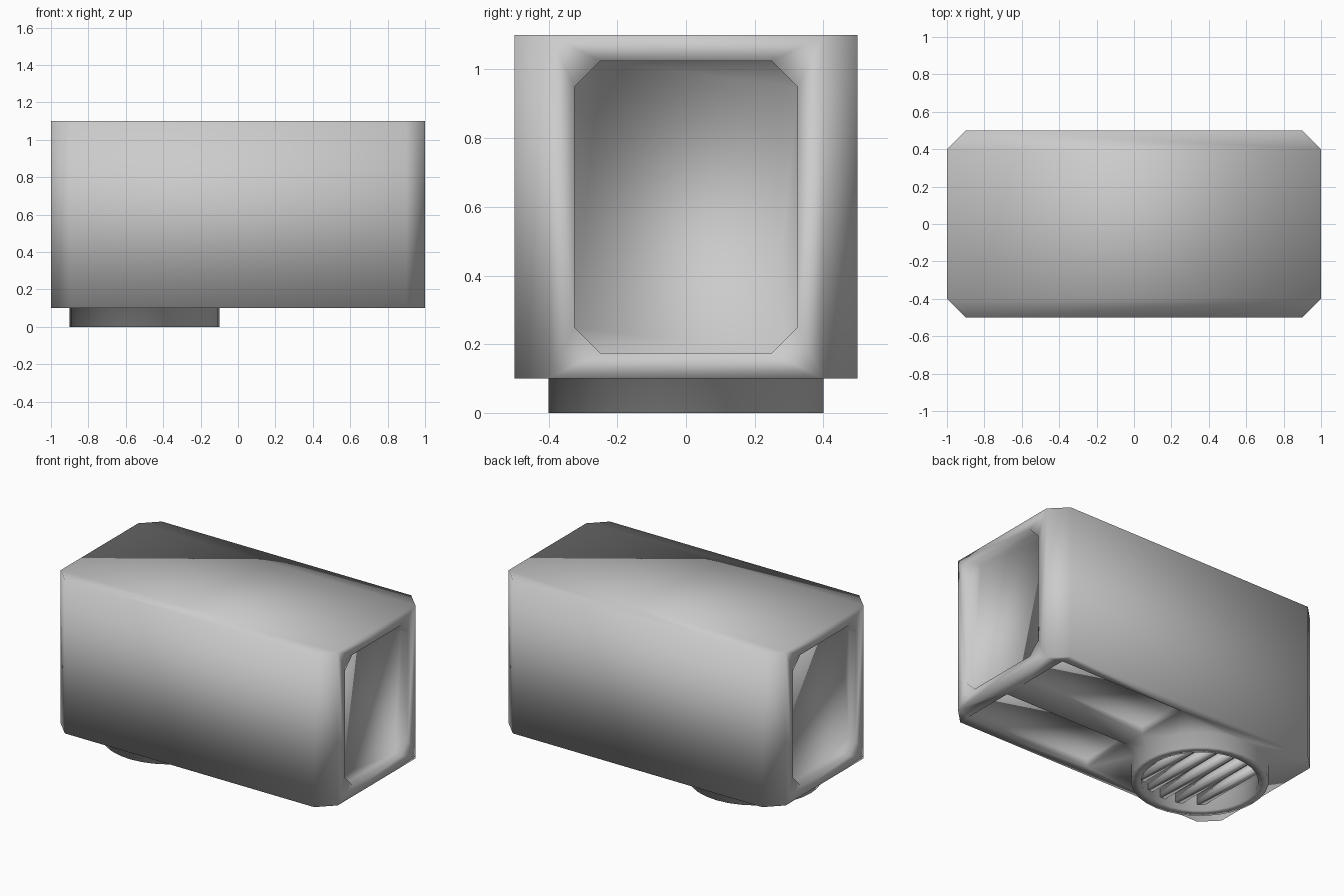
import bpy, bmesh, math
from mathutils import Matrix, Vector

if "Cube" in bpy.data.objects:
    bpy.data.objects.remove(bpy.data.objects["Cube"])


def finish(bm, name):
    bmesh.ops.recalc_face_normals(bm, faces=bm.faces[:])
    for f in bm.faces:
        f.smooth = True
    me = bpy.data.meshes.new(name)
    bm.to_mesh(me)
    bm.free()
    ob = bpy.data.objects.new(name, me)
    bpy.context.collection.objects.link(ob)
    return ob


def loop_edges(bm, verts):
    return [bm.edges.get((a, b)) or bm.edges.new((a, b))
            for a, b in zip(verts, verts[1:] + verts[:1])]


def skin(bm, loops):
    """Walls through successive loops, capped at the last one. Returns the first loop's edges."""
    rows = [[bm.verts.new(p) for p in loop] for loop in loops]
    edges = loop_edges(bm, rows[0])
    for a, b in zip(rows, rows[1:]):
        for i in range(len(a)):
            j = (i + 1) % len(a)
            bm.faces.new((a[i], a[j], b[j], b[i]))
    bm.faces.new(rows[-1])
    return edges


def recess(bm, pts, inward):
    return skin(bm, [pts, [Vector(p) + Vector(inward) for p in pts]])


def fill(bm, edges, normal):
    bmesh.ops.triangle_fill(bm, edges=edges, use_beauty=True, normal=Vector(normal))


Z0, Z1, DEPTH = 0.1, 1.1, 0.05
# end recess outline in y, z
OPEN = [(-.25, .175), (.25, .175), (.325, .25), (.325, .95),
        (.25, 1.025), (-.25, 1.025), (-.325, .95), (-.325, .25)]
OUT = [(1, -.4), (1, .4), (.9, .5), (-.9, .5), (-1, .4), (-1, -.4), (-.9, -.5), (.9, -.5)]

# housing with chamfered vertical corners
bm = bmesh.new()
low = [bm.verts.new((x, y, Z0)) for x, y in OUT]
high = [bm.verts.new((x, y, Z1)) for x, y in OUT]
bmesh.utils.face_split(bm.faces.new(high), high[4], high[0])
bottom = loop_edges(bm, low)
for i in range(8):
    j = (i + 1) % 8
    quad = [low[i], low[j], high[j], high[i]]
    if i in (0, 4):
        # end frame with a recessed panel
        s = 1 if i == 0 else -1
        fill(bm, loop_edges(bm, quad)
             + recess(bm, [(s, y, z) for y, z in OPEN], (-s * DEPTH, 0, 0)), (s, 0, 0))
    else:
        bm.faces.new(quad)
# underside with two long recesses beside a centre bar
HOLE = [(.9, .075), (.9, .425), (0, .425), (0, .075)]
for s in (-1, 1):
    bottom += recess(bm, [(x, s * y, Z0) for x, y in HOLE], (0, 0, DEPTH))
# round outlet collar with a sunken floor
N = 32
bottom += skin(bm, [[(-.5 + r * math.cos(2 * math.pi * k / N), r * math.sin(2 * math.pi * k / N), z)
                     for k in range(N)]
                    for r, z in ((.4, .1), (.4, 0), (.34, 0), (.34, .1))])
fill(bm, bottom, (0, 0, -1))
finish(bm, "housing")

# grille slats inside the collar
bm = bmesh.new()
for i in range(-2, 3):
    o = i * .11
    size = (.04, 2 * math.sqrt(.345 ** 2 - o * o), .06)
    bmesh.ops.create_cube(bm, size=1, matrix=Matrix.Translation((-.5 + o, 0, .07))
                          @ Matrix.Diagonal((*size, 1)))
finish(bm, "outlet_grille")
